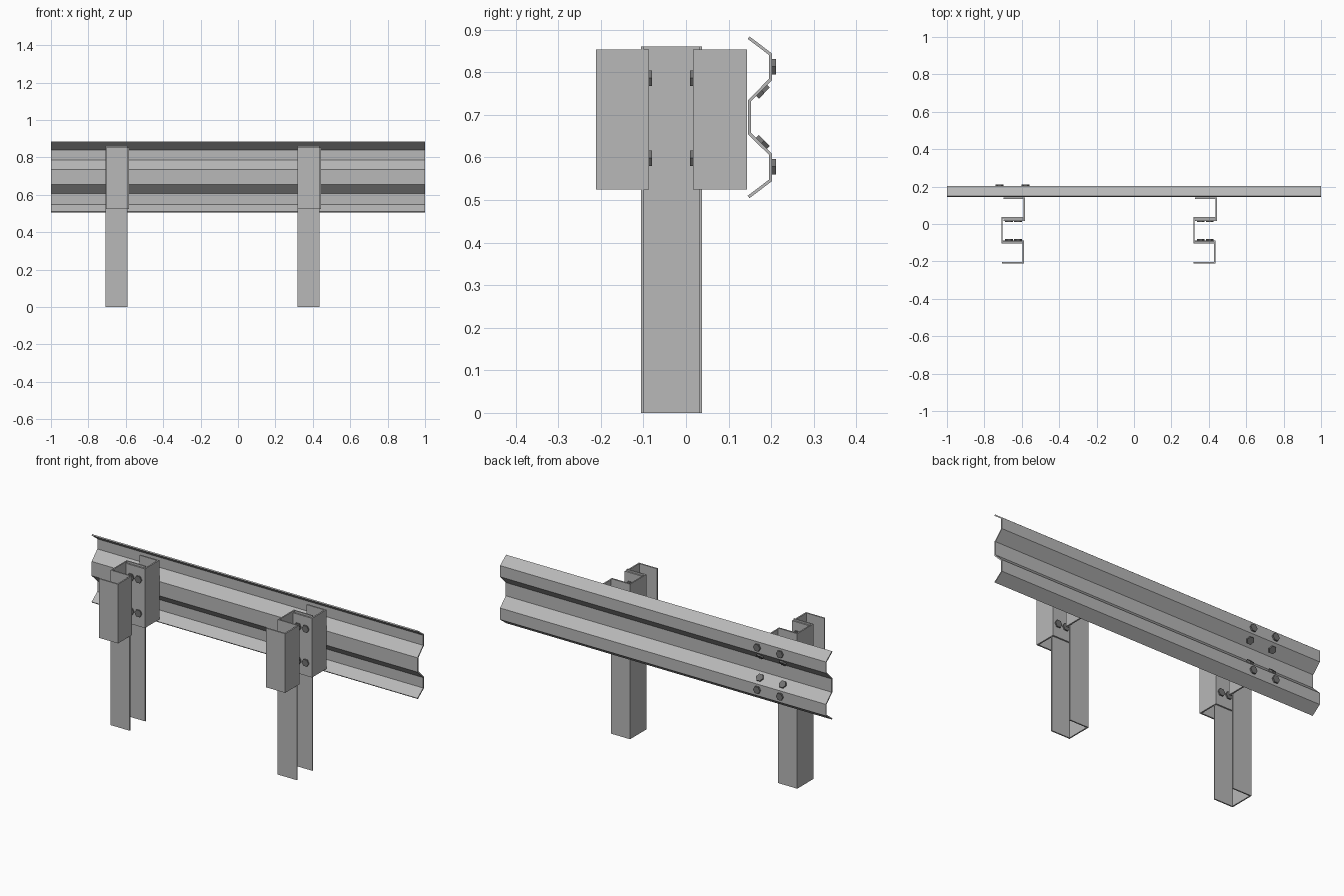
import bpy, math
from mathutils import Vector

if "Cube" in bpy.data.objects:
    bpy.data.objects.remove(bpy.data.objects["Cube"])


def material(name, v):
    m = bpy.data.materials.new(name)
    m.diffuse_color = (v, v, v, 1)
    m.use_nodes = True
    m.node_tree.nodes["Principled BSDF"].inputs["Base Color"].default_value = m.diffuse_color
    return m


STEEL = material("galvanised grey", 0.48)
DARK = material("dark bolt grey", 0.17)


def sheet(name, start, end, thickness):
    """Folded plate: centre line swept from start points to end points, then thickened."""
    n = len(start)
    mesh = bpy.data.meshes.new(name)
    mesh.from_pydata(start + end, [], [(i, i + 1, n + i + 1, n + i) for i in range(n - 1)])
    mesh.materials.append(STEEL)
    ob = bpy.data.objects.new(name, mesh)
    bpy.context.collection.objects.link(ob)
    mod = ob.modifiers.new("thickness", "SOLIDIFY")
    mod.thickness = thickness
    mod.offset = 0
    mod.use_even_offset = True
    return ob


def channel(name, pts, z0, z1, thickness):
    return sheet(name, [(x, y, z0) for x, y in pts], [(x, y, z1) for x, y in pts], thickness)


def bolt(name, base, normal, radius=0.021, height=0.009):
    """Hexagonal bolt head standing on a surface, corners pointing along x."""
    n = Vector(normal).normalized()
    u = Vector((1, 0, 0))
    v = n.cross(u)
    ring = [u * (radius * math.cos(i * math.pi / 3)) + v * (radius * math.sin(i * math.pi / 3))
            for i in range(6)]
    b = Vector(base)
    verts = [b + r for r in ring] + [b + r + n * height for r in ring]
    faces = [tuple(range(5, -1, -1)), tuple(range(6, 12))]
    faces += [(i, (i + 1) % 6, (i + 1) % 6 + 6, i + 6) for i in range(6)]
    mesh = bpy.data.meshes.new(name)
    mesh.from_pydata(verts, [], faces)
    mesh.materials.append(DARK)
    bpy.context.collection.objects.link(bpy.data.objects.new(name, mesh))


# W-shaped rail
rail = [(0.147, 0.881), (0.1985, 0.842), (0.1985, 0.783), (0.149, 0.7325),
        (0.149, 0.656), (0.1985, 0.607), (0.1985, 0.546), (0.147, 0.507)]
sheet("guard_rail", [(-1, y, z) for y, z in rail], [(1, y, z) for y, z in rail], 0.007)

# Posts with a spacer block on each side
for k, dx in enumerate((0, 1.026)):
    l, r = -0.7055 + dx, -0.591 + dx
    channel(f"post_{k}", [(r, 0.034), (l, 0.034), (l, -0.102), (r, -0.102)], 0, 0.86, 0.007)
    bl, br = -0.699 + dx, -0.587 + dx
    channel(f"rail_spacer_{k}", [(bl, 0.139), (br, 0.139), (br, 0.0204), (bl, 0.0204)],
            0.525, 0.853, 0.008)
    bl, br = -0.707 + dx, -0.593 + dx
    channel(f"rear_spacer_{k}", [(bl, -0.207), (br, -0.207), (br, -0.091), (bl, -0.091)],
            0.525, 0.853, 0.008)
    # bolts inside the post
    for x in (-0.669 + dx, -0.621 + dx):
        for z in (0.786, 0.598):
            bolt("spacer_bolt", (x, 0.0164, z), (0, -1, 0), height=0.007)
            bolt("rear_spacer_bolt", (x, -0.087, z), (0, 1, 0), height=0.007)

# Rail splice bolts, on the two crests and the slopes between them
for x in (-0.72, -0.58):
    for z in (0.813, 0.578):
        bolt("crest_bolt", (x, 0.202, z), (0, 1, 0))
    bolt("slope_bolt", (x, 0.1775, 0.757), (0, 1, -0.98))
    bolt("slope_bolt", (x, 0.1775, 0.633), (0, 1, 1.01))
